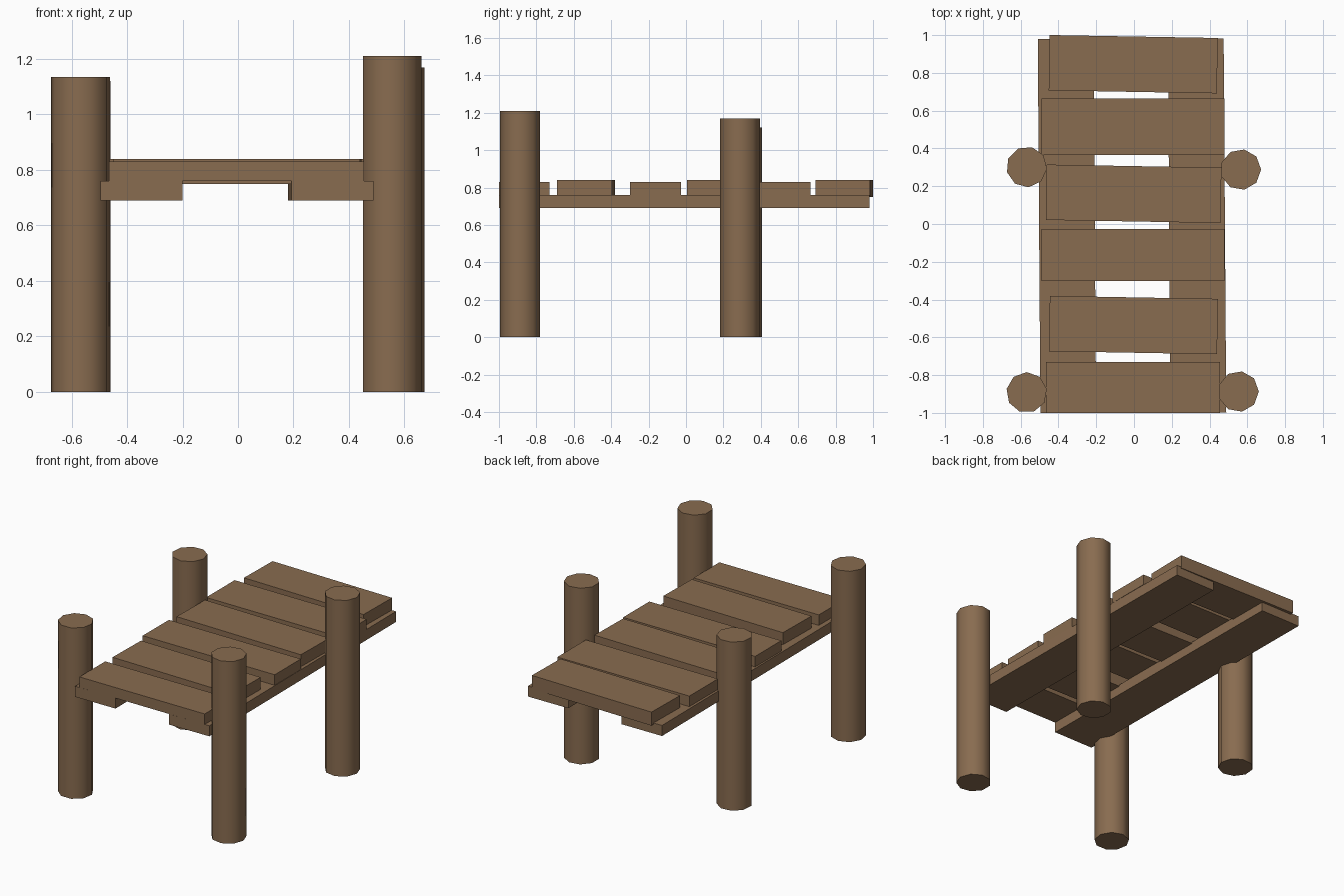
import bpy, bmesh, math
from mathutils import Matrix

if "Cube" in bpy.data.objects:
    bpy.data.objects.remove(bpy.data.objects["Cube"])

wood = bpy.data.materials.new("weathered brown wood")
wood.diffuse_color = (0.25, 0.15, 0.08, 1)
wood.use_nodes = True
wood.node_tree.nodes["Principled BSDF"].inputs["Base Color"].default_value = wood.diffuse_color


def finish(name, bm):
    bmesh.ops.recalc_face_normals(bm, faces=bm.faces)
    me = bpy.data.meshes.new(name)
    bm.to_mesh(me)
    bm.free()
    me.materials.append(wood)
    ob = bpy.data.objects.new(name, me)
    bpy.context.collection.objects.link(ob)
    return ob


def board(name, x, y, z, size, turn=0):
    """Box centred at x, y, z and turned about z (degrees)."""
    bm = bmesh.new()
    bmesh.ops.create_cube(bm, size=1)
    bmesh.ops.scale(bm, vec=size, verts=bm.verts)
    ob = finish(name, bm)
    ob.location = (x, y, z)
    ob.rotation_euler.z = math.radians(turn)


def post(name, x, y, height, turn, radius=0.108):
    """Nine-sided post with smooth sides and flat ends."""
    bm = bmesh.new()
    bmesh.ops.create_cone(bm, cap_ends=True, segments=9, radius1=radius,
                          radius2=radius, depth=height,
                          matrix=Matrix.Translation((0, 0, height / 2)))
    # first vertex of the circle to +x, then turn
    start = math.atan2(bm.verts[:][0].co.y, bm.verts[:][0].co.x)
    bmesh.ops.rotate(bm, verts=bm.verts, cent=(0, 0, 0),
                     matrix=Matrix.Rotation(math.radians(turn) - start, 3, 'Z'))
    ob = finish(name, bm)
    ob.location = (x, y, 0)
    bpy.ops.object.select_all(action='DESELECT')
    ob.select_set(True)
    bpy.context.view_layer.objects.active = ob
    bpy.ops.object.shade_smooth_by_angle(angle=math.radians(50))


# four posts of uneven height
post("front_left_post", -0.568, -0.892, 1.135, 10)
post("front_right_post", 0.553, -0.887, 1.21, 0)
post("back_left_post", -0.568, 0.302, 1.12, -5)
post("back_right_post", 0.565, 0.288, 1.17, 0)

# two long bearers under the deck
board("left_bearer", -0.355, -0.01, 0.725, (0.295, 1.98, 0.07), 0.4)
board("right_bearer", 0.334, -0.01, 0.725, (0.295, 1.98, 0.07), 0.4)

# deck planks: straight ones alternate with slightly skewed, thicker ones
for i, (x, y, w, d) in enumerate([(-0.005, -0.865, 0.92, 0.27),
                                  (-0.005, -0.163, 0.97, 0.275),
                                  (-0.005, 0.515, 0.97, 0.30)]):
    board(f"straight_plank_{i + 1}", x, y, 0.795, (w, d, 0.07))
for i, (x, y, w) in enumerate([(-0.003, -0.535, 0.89),
                               (-0.002, 0.16, 0.925),
                               (-0.004, 0.846, 0.89)]):
    board(f"skewed_plank_{i + 1}", x, y, 0.795, (w, 0.293, 0.09), -1)
